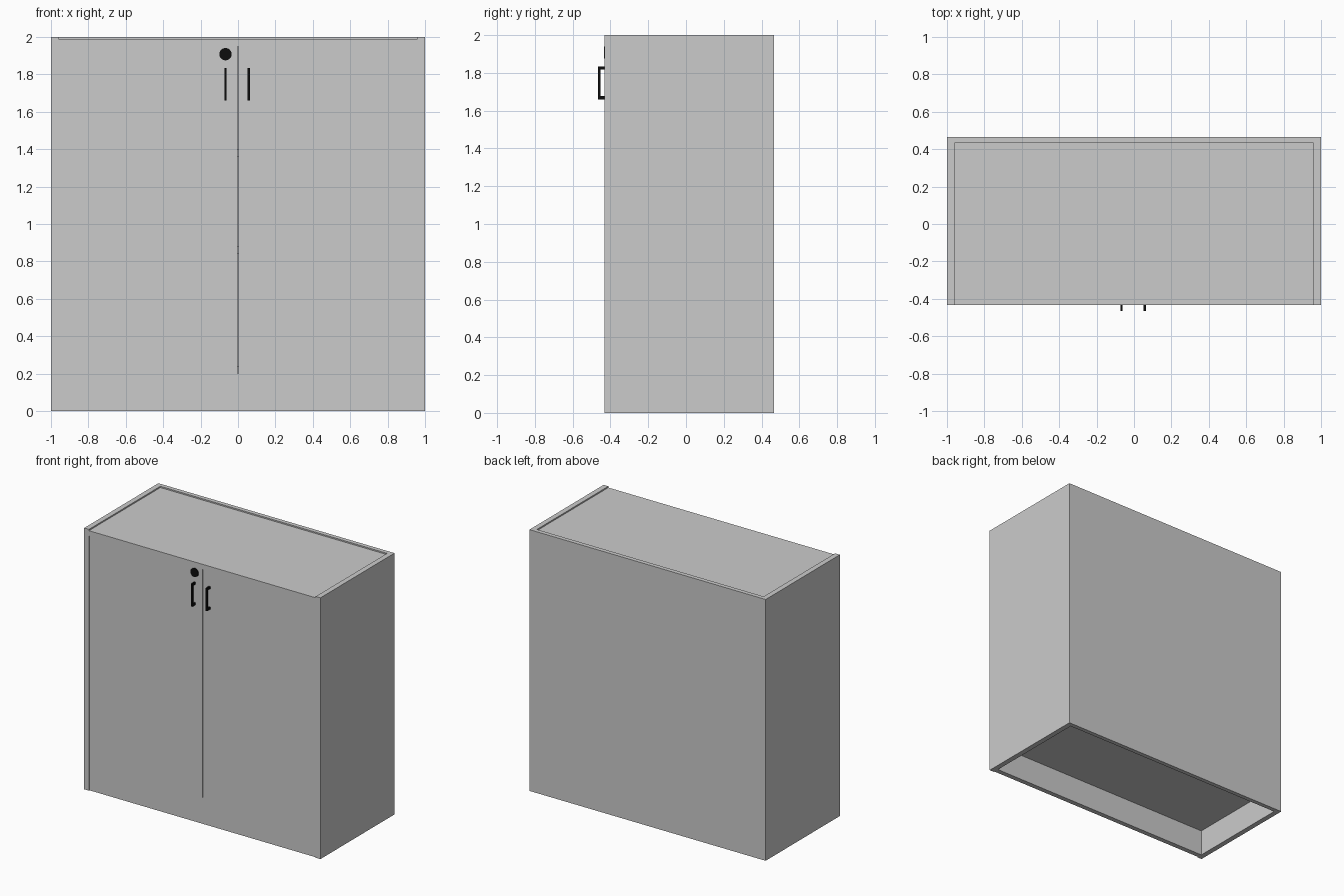
import bpy
from mathutils import Vector

if "Cube" in bpy.data.objects:
    bpy.data.objects.remove(bpy.data.objects["Cube"])

black = bpy.data.materials.new("black_metal")
black.diffuse_color = (0.004, 0.004, 0.004, 1)
black.use_nodes = True
black.node_tree.nodes["Principled BSDF"].inputs["Base Color"].default_value = black.diffuse_color


def box(name, lo, hi, mat=None):
    """Box given by its two opposite corners."""
    lo, hi = Vector(lo), Vector(hi)
    bpy.ops.mesh.primitive_cube_add(size=1, location=(lo + hi) / 2)
    ob = bpy.context.object
    ob.name = name
    ob.scale = hi - lo
    bpy.ops.object.transform_apply(location=False, rotation=False, scale=True)
    if mat:
        ob.data.materials.append(mat)
    return ob


FRONT, BACK = -0.432, 0.465
INNER_X, INNER_BACK = 0.96, 0.432
FACE = FRONT + 0.005          # doors sit just behind the carcass edge

# Carcass: sides, back, slightly recessed top
for side, s in (("left", -1), ("right", 1)):
    a, b = sorted((s * INNER_X, s * 1.0))
    box(side + "_side_panel", (a, FRONT, 0), (b, BACK, 2))
box("back_panel", (-INNER_X, INNER_BACK, 0), (INNER_X, BACK, 2))
box("top_board", (-INNER_X, FRONT, 1.95), (INNER_X, INNER_BACK, 1.99))

# Interior boards and plinth
for name, z in (("bottom_board", 0.20), ("lower_shelf", 0.84), ("upper_shelf", 1.36)):
    box(name, (-INNER_X, FACE + 0.04, z), (INNER_X, INNER_BACK, z + 0.04))
box("kick_board", (-INNER_X, FACE + 0.002, 0), (INNER_X, FACE + 0.04, 0.20))

# Doors with their handles
for side, s, hx in (("left", -1, -0.067), ("right", 1, 0.058)):
    a, b = sorted((s * 0.003, s * INNER_X))
    box(side + "_door", (a, FACE, 0.20), (b, FACE + 0.04, 1.95))
    w = 0.006
    box(side + "_handle_grip", (hx - w, BACK * -1, 1.66), (hx + w, -0.453, 1.835), black)
    for end, z in (("lower", 1.66), ("upper", 1.817)):
        box(f"{side}_handle_{end}_post", (hx - w, -0.453, z), (hx + w, FACE + 0.002, z + 0.018), black)

# Lock disc on the left door
bpy.ops.mesh.primitive_cylinder_add(vertices=32, radius=0.033, depth=0.012,
                                    location=(-0.067, FRONT + 0.004, 1.908),
                                    rotation=(1.5707963, 0, 0))
lock = bpy.context.object
lock.name = "door_lock"
lock.data.materials.append(black)
bpy.ops.object.shade_smooth_by_angle()
